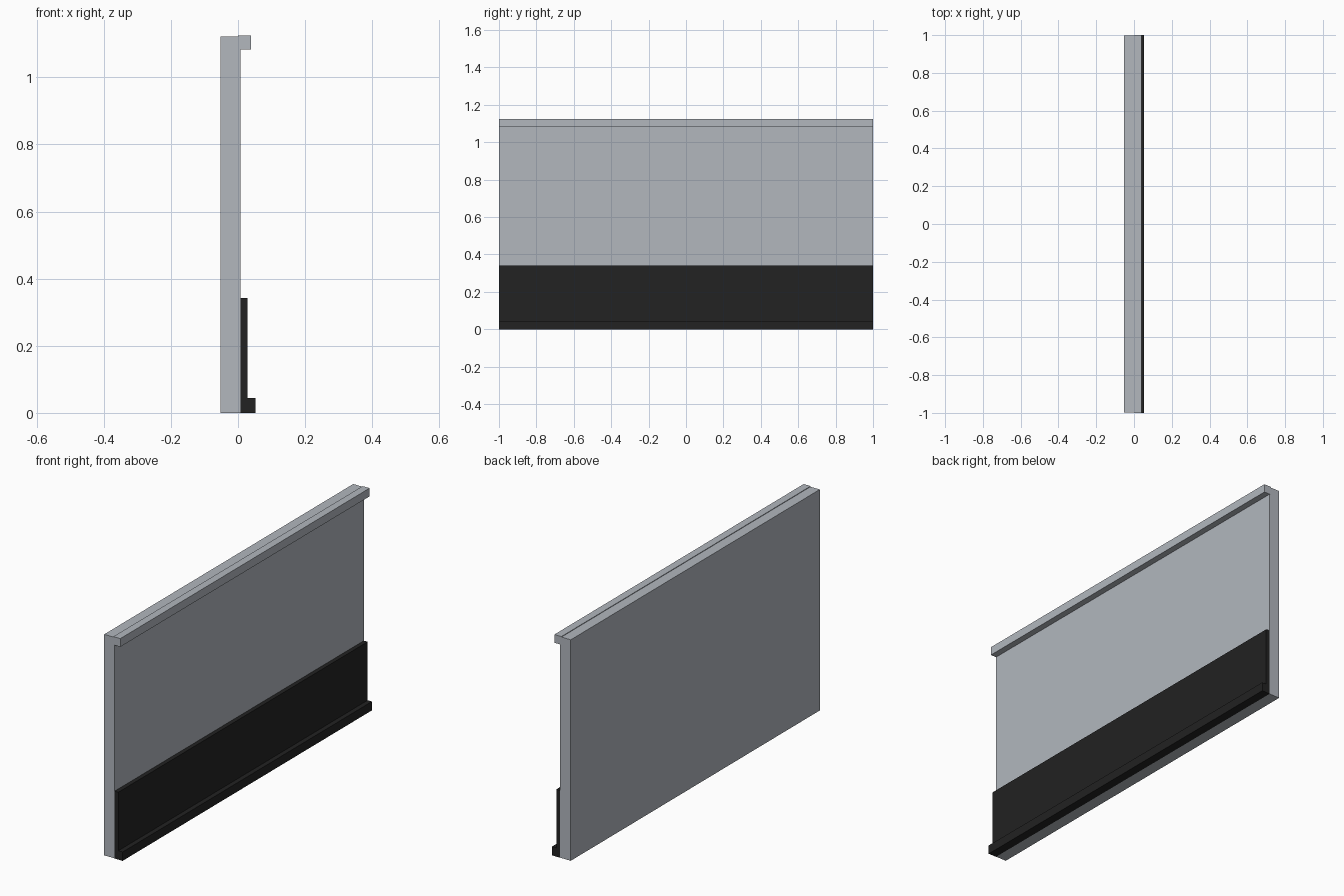
import bpy
import bmesh

if "Cube" in bpy.data.objects:
    bpy.data.objects.remove(bpy.data.objects["Cube"])


def material(name, rgb):
    m = bpy.data.materials.new(name)
    m.diffuse_color = (*rgb, 1.0)
    m.use_nodes = True
    m.node_tree.nodes["Principled BSDF"].inputs["Base Color"].default_value = m.diffuse_color
    return m


def extrude_profile(name, points, half_length, mat):
    """Extrude an x-z outline along y, centred on y = 0."""
    bm = bmesh.new()
    face = bm.faces.new([bm.verts.new((x, -half_length, z)) for x, z in points])
    ext = bmesh.ops.extrude_face_region(bm, geom=[face])
    verts = [g for g in ext["geom"] if isinstance(g, bmesh.types.BMVert)]
    bmesh.ops.translate(bm, vec=(0, 2 * half_length, 0), verts=verts)
    bmesh.ops.recalc_face_normals(bm, faces=bm.faces)
    mesh = bpy.data.meshes.new(name)
    bm.to_mesh(mesh)
    bm.free()
    mesh.materials.append(mat)
    obj = bpy.data.objects.new(name, mesh)
    bpy.context.collection.objects.link(obj)
    return obj


def rect(x0, x1, z0, z1):
    return [(x0, z0), (x1, z0), (x1, z1), (x0, z1)]


grey = material("light grey", (0.445, 0.474, 0.515))
black = material("soft black", (0.016, 0.016, 0.016))

# Main upright panel
extrude_profile("wall_panel", rect(-0.052, 0.007, 0.0, 1.122), 0.999, grey)

# Cap strip along the top edge, standing slightly proud of the panel
extrude_profile("top_lip", rect(0.0, 0.039, 1.083, 1.125), 1.0, grey)

# Dark kick plate with a projecting foot, one L-shaped section
extrude_profile("kick_plate", [(0.007, 0.0), (0.052, 0.0), (0.052, 0.045),
                               (0.028, 0.045), (0.028, 0.342), (0.007, 0.342)],
                1.0, black)
